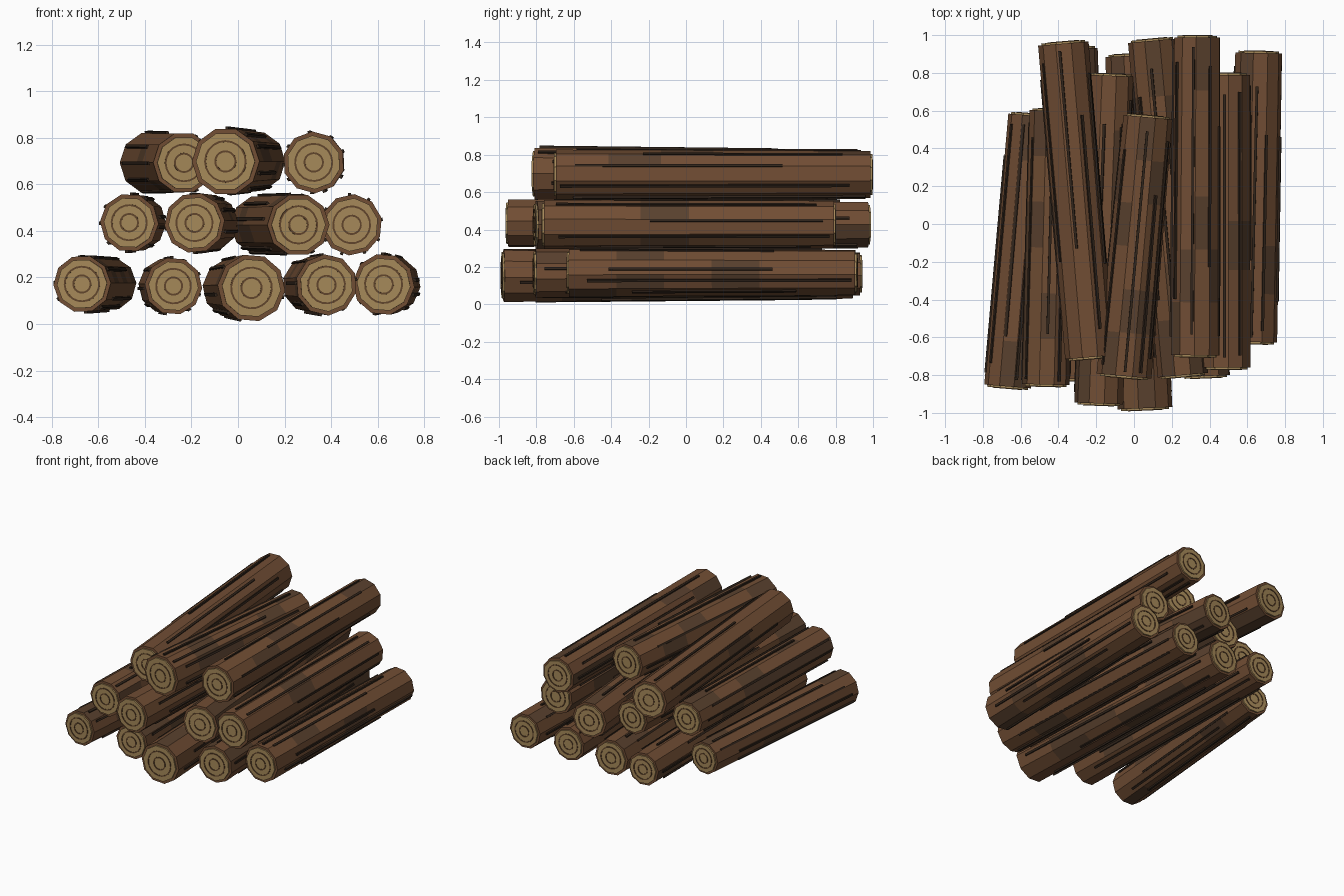
import bpy, bmesh, math, random
from mathutils import Vector, Matrix

if "Cube" in bpy.data.objects:
    bpy.data.objects.remove(bpy.data.objects["Cube"])

random.seed(4)
SIDES, SEGS = 10, 6


def material(name, rgb):
    m = bpy.data.materials.new(name)
    m.diffuse_color = (*rgb, 1)
    m.use_nodes = True
    m.node_tree.nodes["Principled BSDF"].inputs["Base Color"].default_value = m.diffuse_color
    return m


BARKS = [material("bark", (0.165, 0.075, 0.034)),
         material("bark_dark", (0.10, 0.052, 0.027))]
RIDGE = material("bark_ridge", (0.03, 0.018, 0.011))
WOOD = material("cut_wood", (0.38, 0.25, 0.10))
RING = material("growth_ring", (0.12, 0.06, 0.025))


def finish(bm, name, mats, matrix):
    bmesh.ops.recalc_face_normals(bm, faces=bm.faces)
    mesh = bpy.data.meshes.new(name)
    bm.to_mesh(mesh)
    bm.free()
    for m in mats:
        mesh.materials.append(m)
    ob = bpy.data.objects.new(name, mesh)
    ob.matrix_world = matrix
    bpy.context.collection.objects.link(ob)
    return ob


def loop(bm, r, z, phase, n=SIDES):
    return [bm.verts.new((r * math.cos(phase + 2 * math.pi * i / n),
                          r * math.sin(phase + 2 * math.pi * i / n), z)) for i in range(n)]


def skin(bm, a, b):
    n = len(a)
    return [bm.faces.new((a[i], a[(i + 1) % n], b[(i + 1) % n], b[i])) for i in range(n)]


def make_log(name, front, rear, r0, r1):
    front, rear = Vector(front), Vector(rear)
    axis = rear - front
    length = axis.length
    # local z runs front to rear, local y stays close to world up
    zc = axis.normalized()
    xc = Vector((0, 0, 1)).cross(zc).normalized()
    mat = Matrix((xc, zc.cross(xc), zc)).transposed().to_4x4()
    mat.translation = front
    phase = math.pi / SIDES * random.choice((0, 1)) + random.uniform(-0.1, 0.1)

    # bark: tapered prism with random darker patches
    bm = bmesh.new()
    loops = [loop(bm, r0 + (r1 - r0) * k / SEGS, 0.01 + (length - 0.02) * k / SEGS, phase)
             for k in range(SEGS + 1)]
    for a, b in zip(loops, loops[1:]):
        for f in skin(bm, a, b):
            f.material_index = int(random.random() < 0.2)
    bm.faces.new(loops[0])
    bm.faces.new(loops[-1])
    finish(bm, name + "_bark", BARKS, mat)

    # pale cut ends, slightly proud of the bark
    bm = bmesh.new()
    for z0, z1, r in ((0.012, 0, r0), (length - 0.012, length, r1)):
        a, b = loop(bm, r * 0.87, z0, phase), loop(bm, r * 0.87, z1, phase)
        skin(bm, a, b)
        bm.faces.new(a)
        bm.faces.new(b)
    finish(bm, name + "_cut_ends", [WOOD], mat)

    # growth rings
    bm = bmesh.new()
    for z0, z1, r in ((0.003, -0.003, r0), (length - 0.003, length + 0.003, r1)):
        for k in (0.3, 0.6):
            w = 0.004
            prof = [loop(bm, r * k + d, z, phase, 20)
                    for d, z in ((-w, z0), (-w, z1), (w, z1), (w, z0))]
            for i in range(4):
                skin(bm, prof[i], prof[(i + 1) % 4])
    finish(bm, name + "_growth_rings", [RING], mat)

    # thin raised bark ridges along the log
    bm = bmesh.new()
    count = 9
    for i in range(count):
        ang = 2 * math.pi * (i + random.uniform(-0.3, 0.3)) / count
        size = length * random.uniform(0.55, 0.93)
        start = random.uniform(0.02, length - size - 0.02)
        out, side = Vector((math.cos(ang), math.sin(ang), 0)), Vector((-math.sin(ang), math.cos(ang), 0))
        ends = []
        for z in (start, start + size):
            c = out * (r0 + (r1 - r0) * z / length - 0.001) + Vector((0, 0, z))
            ends.append([bm.verts.new(c + out * u * 0.006 + side * v * 0.007)
                         for u, v in ((-1, -1), (1, -1), (1, 1), (-1, 1))])
        skin(bm, *ends)
        bm.faces.new(ends[0])
        bm.faces.new(ends[1])
    finish(bm, name + "_ridges", [RIDGE], mat)


# front x, front y, rear x, rear y, height, front radius, rear radius
ROWS = {
    "bottom_log": [(-0.67, -0.87, -0.55, 0.585, 0.172, 0.124, 0.115),
                   (-0.277, -0.83, -0.31, 0.94, 0.163, 0.124, 0.118),
                   (0.058, -0.985, -0.025, 0.90, 0.155, 0.146, 0.128),
                   (0.38, -0.815, 0.31, 0.91, 0.168, 0.132, 0.12),
                   (0.625, -0.635, 0.66, 0.915, 0.17, 0.133, 0.124)],
    "middle_log": [(-0.467, -0.86, -0.43, 0.61, 0.435, 0.126, 0.122),
                   (-0.187, -0.96, -0.12, 0.795, 0.434, 0.13, 0.122),
                   (0.26, -0.81, 0.095, 0.98, 0.426, 0.134, 0.128),
                   (0.488, -0.77, 0.488, 0.80, 0.426, 0.132, 0.128)],
    "top_log": [(-0.232, -0.715, -0.375, 0.965, 0.692, 0.132, 0.134),
                (-0.054, -0.815, 0.075, 0.575, 0.698, 0.146, 0.13),
                (0.325, -0.705, 0.335, 0.997, 0.694, 0.133, 0.126)],
}
for row, logs in ROWS.items():
    for i, (fx, fy, rx, ry, z, r0, r1) in enumerate(logs, 1):
        make_log(f"{row}_{i}", (fx, fy, z), (rx, ry, z), r0, r1)
